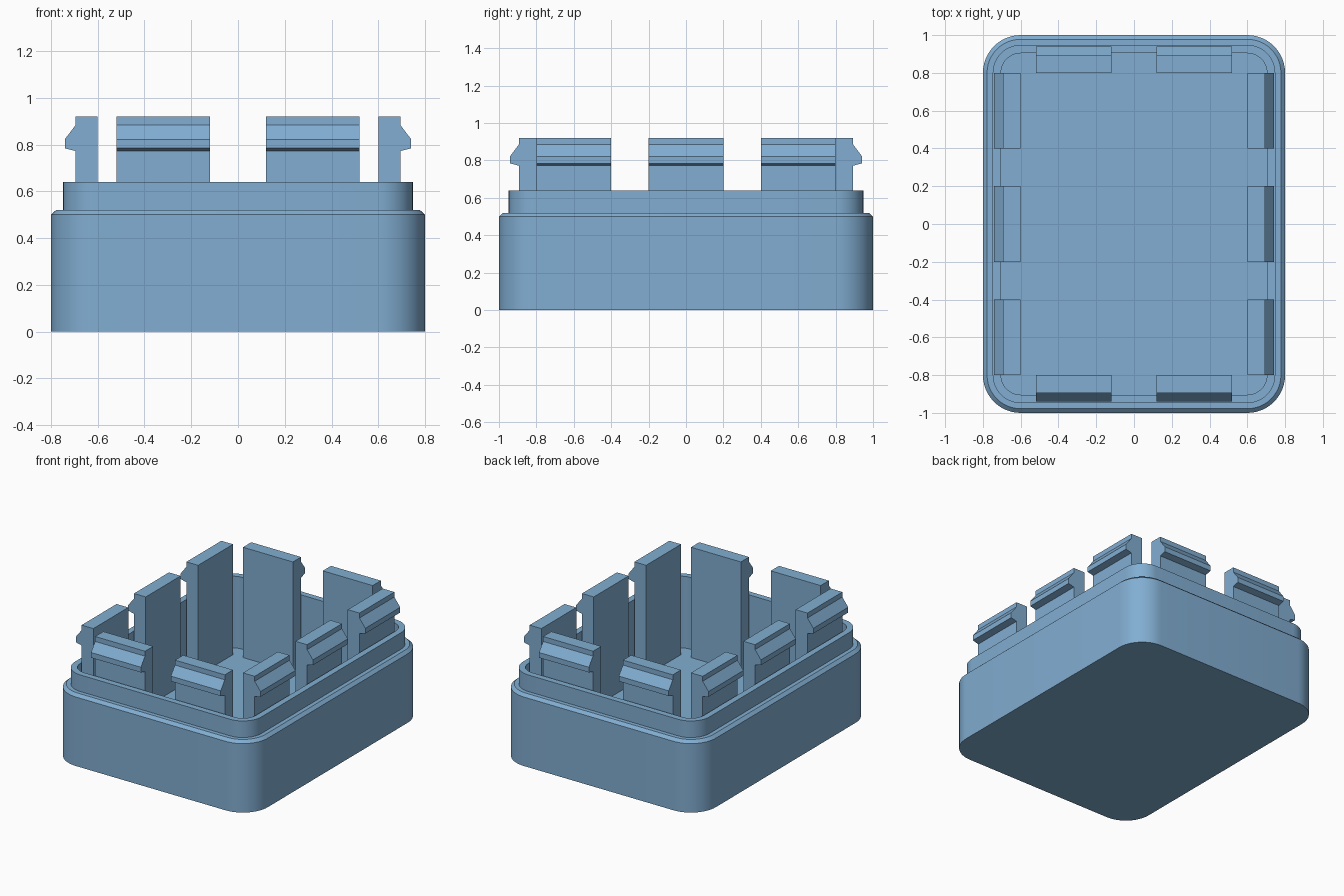
import bpy, bmesh, math
from mathutils import Matrix

if "Cube" in bpy.data.objects:
    bpy.data.objects.remove(bpy.data.objects["Cube"])

blue = bpy.data.materials.new("steel blue")
blue.diffuse_color = (0.22, 0.42, 0.64, 1)
blue.use_nodes = True
blue.node_tree.nodes["Principled BSDF"].inputs["Base Color"].default_value = blue.diffuse_color


def finish(bm, name):
    bmesh.ops.recalc_face_normals(bm, faces=bm.faces)
    me = bpy.data.meshes.new(name)
    bm.to_mesh(me)
    bm.free()
    me.materials.append(blue)
    ob = bpy.data.objects.new(name, me)
    bpy.context.collection.objects.link(ob)
    return ob


# Rounded tray: concentric rounded rectangles lofted from outside to inside
def ring(bm, r, z, cx=0.6, cy=0.8, steps=12):
    verts = []
    for q, (sx, sy) in enumerate([(1, 1), (-1, 1), (-1, -1), (1, -1)]):
        for i in range(steps + 1):
            a = math.pi / 2 * (q + i / steps)
            verts.append(bm.verts.new((sx * cx + r * math.cos(a), sy * cy + r * math.sin(a), z)))
    return verts


# (corner radius, height): wall, chamfer, ledge, raised lip, cavity floor
profile = [(0.2, 0), (0.2, 0.5), (0.178, 0.52), (0.148, 0.52),
           (0.148, 0.64), (0.104, 0.64), (0.104, 0.12)]
bm = bmesh.new()
rings = [ring(bm, r, z) for r, z in profile]
for a, b in zip(rings, rings[1:]):
    n = len(a)
    for i in range(n):
        j = (i + 1) % n
        bm.faces.new((a[i], a[j], b[j], b[i]))
bm.faces.new(rings[0][::-1])
bm.faces.new(rings[-1])
tray = finish(bm, "tray")
bpy.context.view_layer.objects.active = tray
tray.select_set(True)
bpy.ops.object.shade_smooth_by_angle(angle=math.radians(30))

# Snap clips: hooked side profile extruded to the clip width
clip_profile = [(0, 0.12), (0.094, 0.12), (0.094, 0.772), (0.141, 0.784),
                (0.141, 0.822), (0.094, 0.884), (0.094, 0.92), (0, 0.92)]


def clip(name, inner, along, angle):
    bm = bmesh.new()
    ends = [[bm.verts.new((inner + x, along + s * 0.2, z)) for x, z in clip_profile] for s in (-1, 1)]
    n = len(clip_profile)
    for i in range(n):
        j = (i + 1) % n
        bm.faces.new((ends[0][i], ends[0][j], ends[1][j], ends[1][i]))
    for e in ends:
        bm.faces.new(e)
    bmesh.ops.transform(bm, matrix=Matrix.Rotation(angle, 4, 'Z'), verts=bm.verts)
    finish(bm, name)


for y in (-0.6, 0, 0.6):
    clip("right_clip", 0.6, y, 0)
    clip("left_clip", 0.6, y, math.pi)
for x in (-0.32, 0.32):
    clip("back_clip", 0.8, x, math.pi / 2)
    clip("front_clip", 0.8, x, -math.pi / 2)
